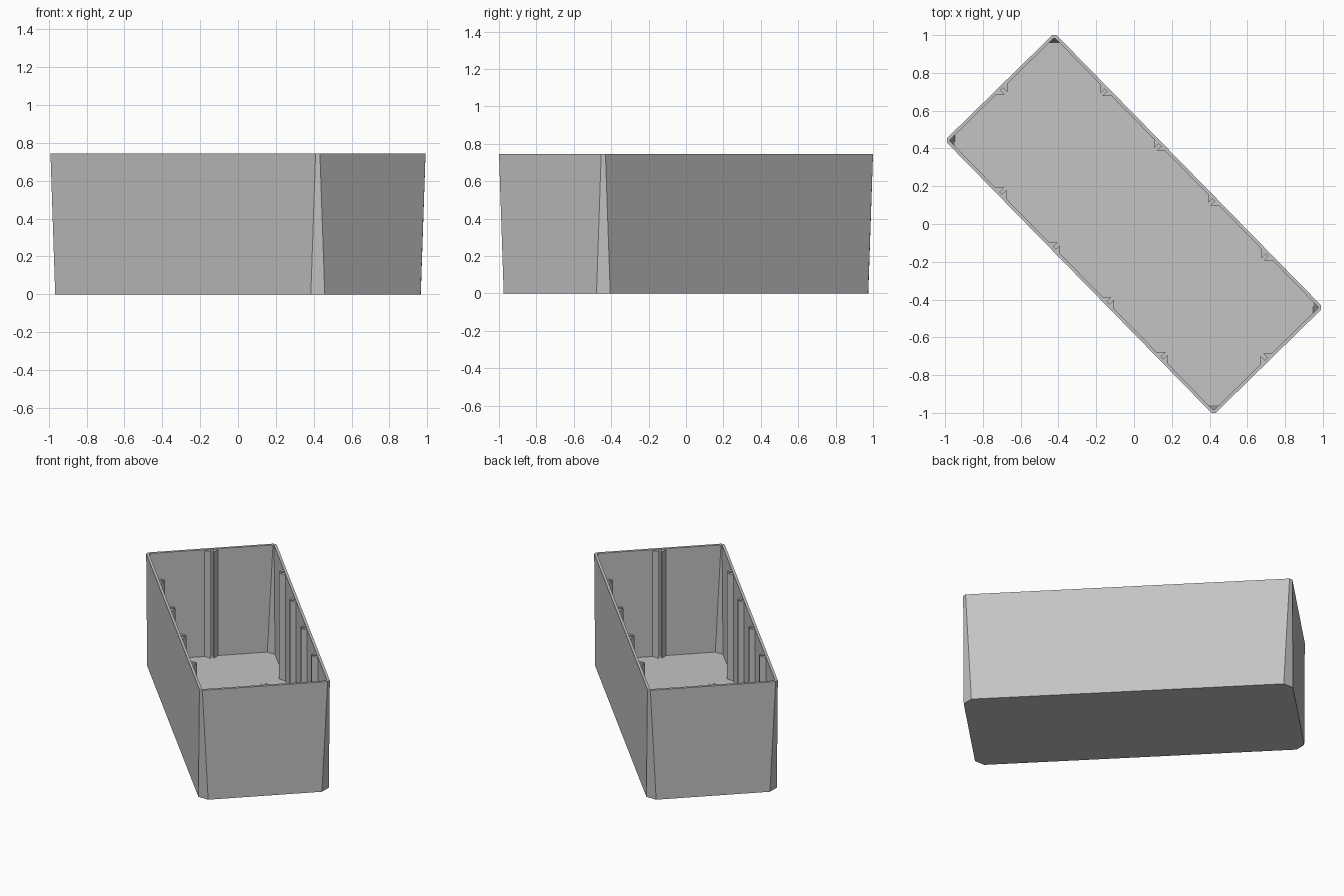
import bpy, bmesh, math
from mathutils import Matrix

if "Cube" in bpy.data.objects:
    bpy.data.objects.remove(bpy.data.objects["Cube"])

HALF_L, HALF_W, HEIGHT = 1.017, 0.4065, 0.745
WALL, FLOOR = 0.017, 0.02
CH_BOTTOM, CH_TOP = 0.052, 0.016          # corner chamfer at base and rim
TURN = Matrix.Rotation(math.radians(-45.6), 4, 'Z')

grey = bpy.data.materials.new("light grey")
grey.diffuse_color = (0.55, 0.55, 0.55, 1)
grey.use_nodes = True
grey.node_tree.nodes["Principled BSDF"].inputs["Base Color"].default_value = grey.diffuse_color


def finish(bm, name):
    bmesh.ops.recalc_face_normals(bm, faces=bm.faces)
    bm.transform(TURN)
    mesh = bpy.data.meshes.new(name)
    bm.to_mesh(mesh)
    bm.free()
    mesh.materials.append(grey)
    obj = bpy.data.objects.new(name, mesh)
    bpy.context.collection.objects.link(obj)
    return obj


def ring(bm, inset, z):
    """Chamfered rectangle; the chamfer shrinks linearly towards the rim."""
    c = CH_BOTTOM + (CH_TOP - CH_BOTTOM) * z / HEIGHT
    c -= inset * (2 - math.sqrt(2))
    a, b = HALF_L - inset, HALF_W - inset
    pts = [(a, -b + c), (a, b - c), (a - c, b), (-a + c, b),
           (-a, b - c), (-a, -b + c), (-a + c, -b), (a - c, -b)]
    return [bm.verts.new((x, y, z)) for x, y in pts]


# Open box: outer walls, rim, inner walls and floor
bm = bmesh.new()
rings = [ring(bm, 0, 0), ring(bm, 0, HEIGHT),
         ring(bm, WALL, HEIGHT), ring(bm, WALL, FLOOR)]
for lo, hi in zip(rings, rings[1:]):
    for i in range(8):
        j = (i + 1) % 8
        bm.faces.new((lo[i], lo[j], hi[j], hi[i]))
bm.faces.new(rings[0])
bm.faces.new(rings[-1])
finish(bm, "box_shell")

# Divider guides: pairs of triangular ribs with a slot between them
GAP, REACH, RIB_TOP, SINK = 0.009, 0.042, 0.74, 0.005


def guide(bm, place):
    for side in (1, -1):
        profile = [(GAP, -SINK), (REACH, -SINK), (REACH, 0), (GAP, REACH - GAP)]
        loops = [[bm.verts.new(place @ Matrix.Translation((side * s, d, z)).translation)
                  for s, d in profile] for z in (FLOOR - SINK, RIB_TOP)]
        for i in range(4):
            j = (i + 1) % 4
            bm.faces.new((loops[0][i], loops[0][j], loops[1][j], loops[1][i]))
        bm.faces.new(loops[0])
        bm.faces.new(loops[1])


def wall_guides(name, angle, distance, offsets):
    bm = bmesh.new()
    for off in offsets:
        guide(bm, Matrix.Rotation(angle, 4, 'Z')
              @ Matrix.Translation((off, -distance + WALL, 0)))
    finish(bm, name)


long_offsets = [HALF_L * 2 / 5 * k for k in (-1.5, -0.5, 0.5, 1.5)]
wall_guides("long_wall_guides_front", 0, HALF_W, long_offsets)
wall_guides("long_wall_guides_back", math.pi, HALF_W, long_offsets)
wall_guides("end_wall_guide_right", math.pi / 2, HALF_L, [0])
wall_guides("end_wall_guide_left", -math.pi / 2, HALF_L, [0])
